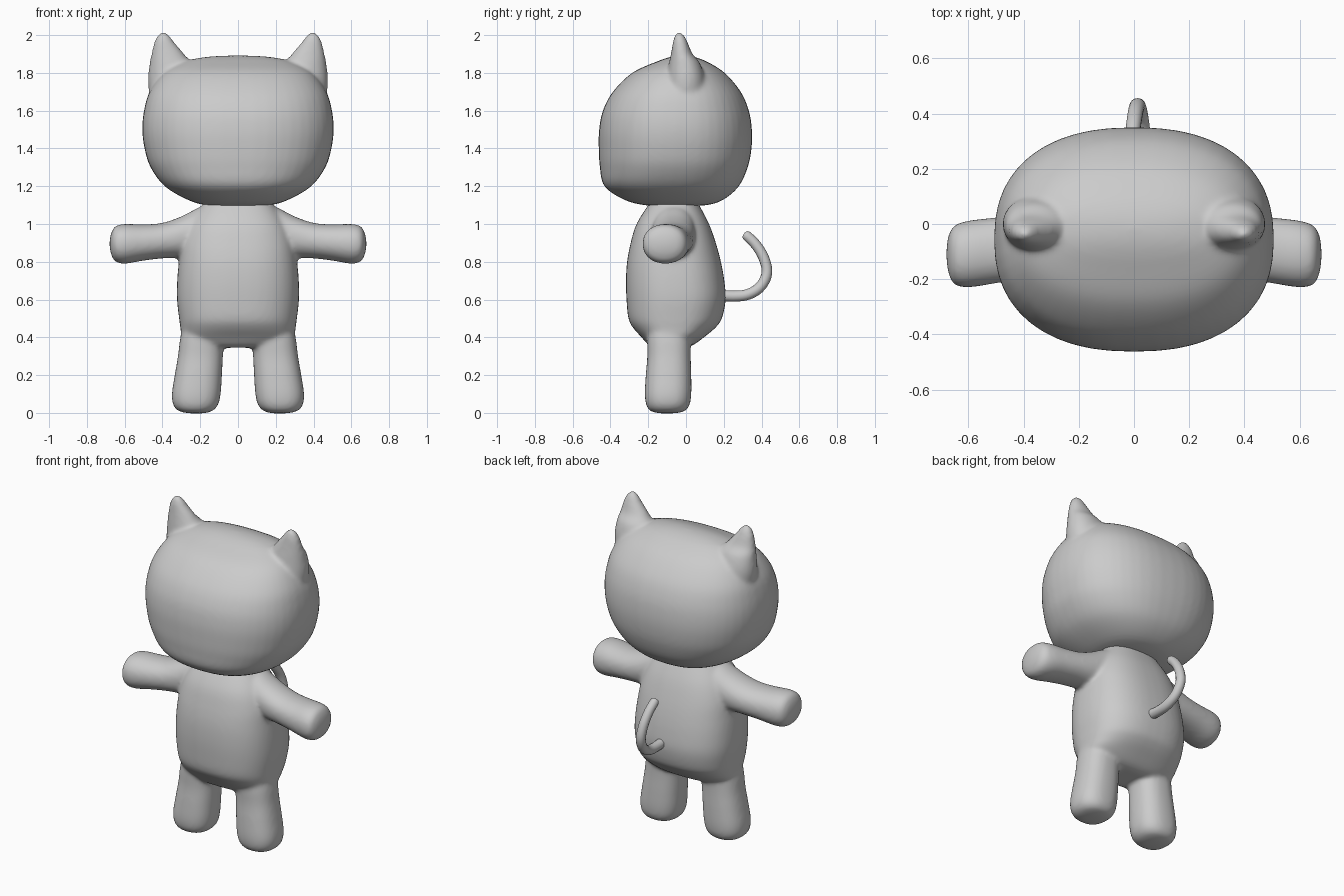
import bpy, bmesh, math
from mathutils import Vector

if "Cube" in bpy.data.objects:
    bpy.data.objects.remove(bpy.data.objects["Cube"])

grey = bpy.data.materials.new("soft grey")
grey.diffuse_color = (0.6, 0.6, 0.6, 1)
grey.use_nodes = True
grey.node_tree.nodes["Principled BSDF"].inputs["Base Color"].default_value = grey.diffuse_color


def spline(points, steps):
    """Catmull-Rom interpolation of tuples of any length."""
    p = [points[0]] + list(points) + [points[-1]]
    out = []
    for i in range(1, len(p) - 2):
        for s in range(steps):
            t = s / steps
            out.append([0.5 * (2 * b + (c - a) * t + (2 * a - 5 * b + 4 * c - d) * t * t
                               + (3 * b - a - 3 * c + d) * t ** 3)
                        for a, b, c, d in zip(*p[i - 1:i + 3])])
    return out + [list(points[-1])]


def loft(bm, rings, n=2.3, axis='z', mirror=False, seg=48):
    """Rings are (position, a_min, a_max, b_min, b_max) with a superellipse section."""
    for sx in ((1, -1) if mirror else (1,)):
        loops = []
        for t, a0, a1, b0, b1 in spline(rings, 6):
            loop = []
            for k in range(seg):
                ang = 2 * math.pi * k / seg
                c, s = math.cos(ang), math.sin(ang)
                a = (a0 + a1) / 2 + (a1 - a0) / 2 * math.copysign(abs(c) ** (2 / n), c)
                b = (b0 + b1) / 2 + (b1 - b0) / 2 * math.copysign(abs(s) ** (2 / n), s)
                co = (a, b, t) if axis == 'z' else (t, a, b)
                loop.append(bm.verts.new((co[0] * sx, co[1], co[2])))
            loops.append(loop)
        faces = [bm.faces.new(loops[0][::-1]), bm.faces.new(loops[-1])]
        for u, v in zip(loops, loops[1:]):
            for k in range(seg):
                j = (k + 1) % seg
                faces.append(bm.faces.new((u[k], u[j], v[j], v[k])))
        bmesh.ops.recalc_face_normals(bm, faces=faces)


def finish(bm, name, voxel, iterations):
    """Fuse the overlapping volumes and soften the joins."""
    me = bpy.data.meshes.new(name)
    bm.to_mesh(me)
    bm.free()
    me.materials.append(grey)
    ob = bpy.data.objects.new(name, me)
    bpy.context.collection.objects.link(ob)
    bpy.context.view_layer.objects.active = ob
    ob.select_set(True)
    r = ob.modifiers.new("fuse", 'REMESH')
    r.mode, r.voxel_size, r.use_smooth_shade = 'VOXEL', voxel, True
    s = ob.modifiers.new("soften", 'SMOOTH')
    s.factor, s.iterations = 0.5, iterations
    for m in ("fuse", "soften"):
        bpy.ops.object.modifier_apply(modifier=m)
    bpy.ops.object.shade_smooth()
    ob.select_set(False)
    return ob


# head
bm = bmesh.new()
head = [(1.095, .03, -.07, -.03), (1.1, .17, -.22, .11), (1.13, .27, -.33, .20),
        (1.2, .388, -.432, .28), (1.3, .463, -.456, .327), (1.4, .495, -.462, .347),
        (1.5, .507, -.46, .349), (1.6, .498, -.44, .333), (1.7, .468, -.387, .29),
        (1.8, .395, -.285, .205), (1.86, .285, -.155, .11), (1.885, .16, -.08, .04),
        (1.892, .03, -.03, -.01)]
loft(bm, [(z, -w, w, f, b) for z, w, f, b in head], n=2.35)
# ears, flat in front and sloping behind
loft(bm, [(1.62, .30, .46, -.10, .08), (1.75, .235, .476, -.10, .10), (1.85, .25, .468, -.09, .075),
          (1.9, .285, .458, -.08, .035), (1.96, .335, .445, -.07, .01),
          (2.0, .365, .425, -.06, -.01), (2.015, .385, .405, -.045, -.025)],
     n=2.1, mirror=True)
finish(bm, "head", .011, 14)

# body
bm = bmesh.new()
body = [(.345, .15, -.17, .0), (.36, .24, -.20, .04), (.4, .295, -.235, .095), (.45, .305, -.28, .155),
        (.5, .312, -.305, .19), (.6, .323, -.315, .21), (.7, .322, -.318, .203), (.8, .313, -.312, .185),
        (.9, .298, -.293, .158), (1.0, .26, -.262, .122), (1.1, .19, -.20, .07), (1.15, .15, -.16, .04)]
loft(bm, [(z, -w, w, f, b) for z, w, f, b in body], n=2.5)
# legs
loft(bm, [(-.003, .19, .25, -.13, -.07), (.008, .14, .31, -.185, -.01), (.04, .107, .342, -.21, .018),
          (.1, .092, .35, -.218, .028), (.2, .085, .335, -.213, .028), (.3, .08, .318, -.205, .025),
          (.4, .075, .305, -.205, .025), (.5, .10, .28, -.19, .02)],
     n=2.4, mirror=True)
# arms, flaring up into the shoulders
loft(bm, [(.12, -.17, .04, .84, 1.10), (.2, -.18, .05, .825, 1.09), (.3, -.19, .045, .822, 1.04),
          (.4, -.20, .035, .818, 1.006), (.5, -.215, .024, .806, .998), (.6, -.23, .012, .79, 1.0),
          (.65, -.22, -.005, .802, .988), (.672, -.18, -.04, .84, .95), (.68, -.13, -.09, .88, .91)],
     n=2.15, axis='x', mirror=True)
finish(bm, "body", .011, 12)

# tail, a round curled tube
cu = bpy.data.curves.new("tail", 'CURVE')
cu.dimensions = '3D'
cu.bevel_depth, cu.bevel_resolution, cu.use_fill_caps = .03, 5, True
path = spline([(.035, .15, .625), (.033, .25, .618), (.03, .33, .628), (.022, .395, .67), (.014, .428, .74),
               (.007, .412, .82), (0, .37, .89), (-.006, .325, .935), (-.007, .308, .95)], 5)
sp = cu.splines.new('POLY')
sp.points.add(len(path) - 1)
for i, co in enumerate(path):
    sp.points[i].co = (*co, 1)
    left = len(path) - 1 - i
    sp.points[i].radius = (1 - .12 * i / len(path)) * math.sqrt(max(.05, 1 - max(0, 1 - left / 6) ** 2))
sp.use_smooth = True
cu.materials.append(grey)
bpy.context.collection.objects.link(bpy.data.objects.new("tail", cu))
